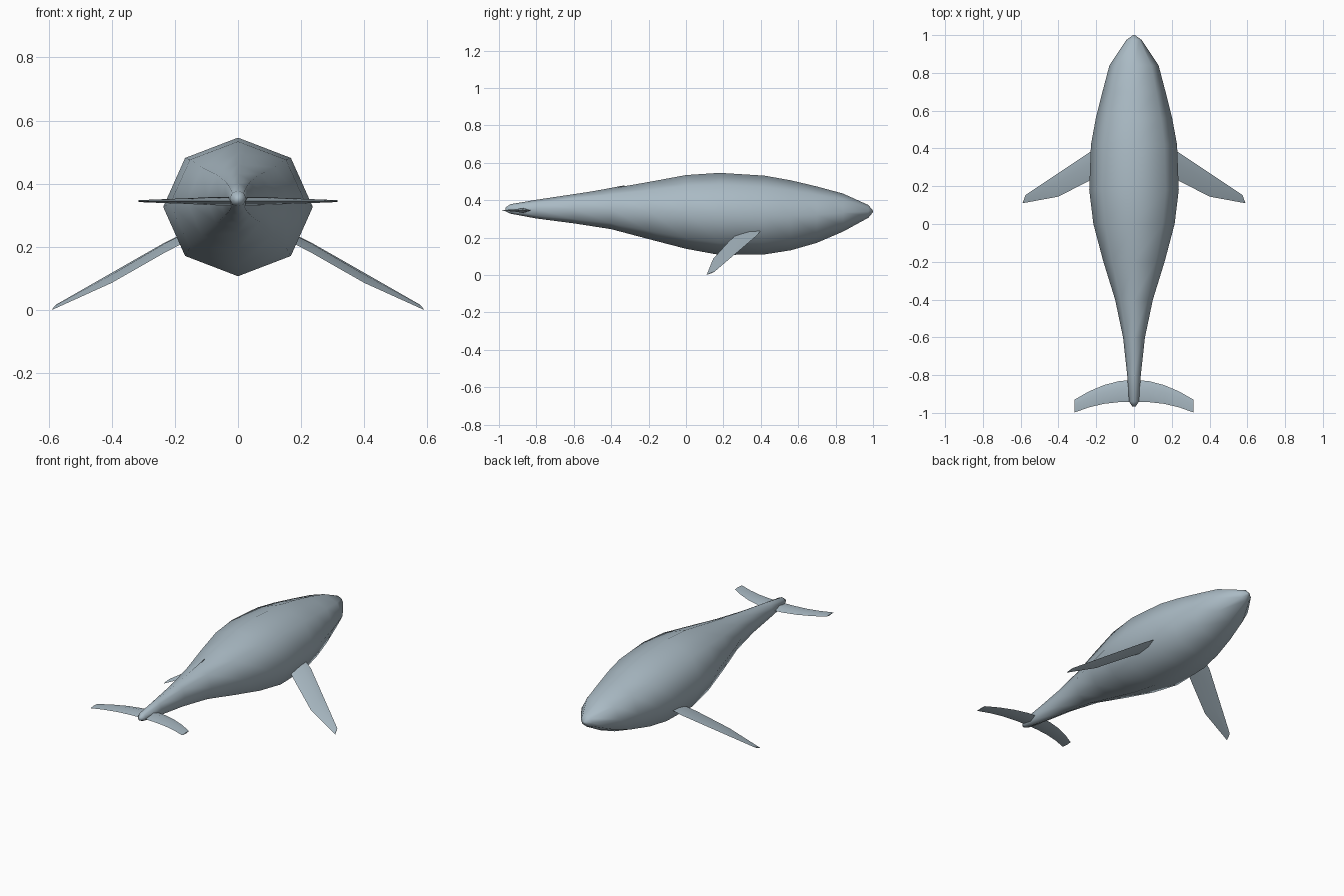
import bpy
import math
from mathutils import Vector

if "Cube" in bpy.data.objects:
    bpy.data.objects.remove(bpy.data.objects["Cube"])

skin = bpy.data.materials.new("blue grey skin")
skin.use_nodes = True
skin.diffuse_color = (0.40, 0.49, 0.55, 1)
skin.node_tree.nodes["Principled BSDF"].inputs["Base Color"].default_value = skin.diffuse_color


def loft(name, rings, angle=180):
    """Skin a list of equal-sized rings and close both ends."""
    n = len(rings[0])
    verts = [p for ring in rings for p in ring]
    faces = [(i * n + k, i * n + (k + 1) % n, (i + 1) * n + (k + 1) % n, (i + 1) * n + k)
             for i in range(len(rings) - 1) for k in range(n)]
    faces += [tuple(range(n))[::-1], tuple(range(len(verts) - n, len(verts)))]
    mesh = bpy.data.meshes.new(name)
    mesh.from_pydata(verts, [], faces)
    mesh.materials.append(skin)
    obj = bpy.data.objects.new(name, mesh)
    bpy.context.collection.objects.link(obj)
    bpy.ops.object.select_all(action="DESELECT")
    obj.select_set(True)
    bpy.context.view_layer.objects.active = obj
    bpy.ops.object.mode_set(mode="EDIT")
    bpy.ops.mesh.select_all(action="SELECT")
    bpy.ops.mesh.normals_make_consistent(inside=False)
    bpy.ops.object.mode_set(mode="OBJECT")
    bpy.ops.object.shade_smooth_by_angle(angle=math.radians(angle))
    return obj


def blade(name, sections):
    """Thin fin: each section is leading point, trailing point, half thickness."""
    rings = []
    for lead, trail, half in sections:
        lead, trail = Vector(lead), Vector(trail)
        mid, up = lead.lerp(trail, 0.4), Vector((0, 0, half))
        rings.append([lead, mid + up, trail, mid - up])
    return loft(name, rings, 40)


# Body: y, top z, bottom z, half width, from tail to nose
profile = [
    (-0.965, 0.36, 0.34, 0.010), (-0.94, 0.378, 0.328, 0.026),
    (-0.80, 0.402, 0.302, 0.036), (-0.60, 0.432, 0.276, 0.058),
    (-0.40, 0.462, 0.245, 0.100), (-0.20, 0.497, 0.192, 0.162),
    (0.0, 0.534, 0.140, 0.215), (0.18, 0.546, 0.107, 0.237),
    (0.42, 0.531, 0.110, 0.228), (0.56, 0.506, 0.132, 0.202),
    (0.70, 0.473, 0.172, 0.167), (0.84, 0.435, 0.232, 0.130),
    (0.975, 0.374, 0.306, 0.040), (1.0, 0.344, 0.336, 0.005),
]
body_rings = []
for y, top, bottom, width in profile:
    mid, half = (top + bottom) / 2, (top - bottom) / 2
    body_rings.append([(width * math.sin(k * math.pi / 4), y,
                        mid + half * math.cos(k * math.pi / 4)) for k in range(8)])
loft("body", body_rings)

# Flippers, swept back and down
for side, s in (("left", 1), ("right", -1)):
    blade(side + "_flipper", [
        ((s * 0.13, 0.42, 0.265), (s * 0.13, 0.29, 0.235), 0.010),
        ((s * 0.235, 0.38, 0.212), (s * 0.235, 0.23, 0.180), 0.010),
        ((s * 0.40, 0.27, 0.118), (s * 0.40, 0.145, 0.086), 0.007),
        ((s * 0.575, 0.153, 0.018), (s * 0.59, 0.11, 0.0), 0.002)])

# Tail fluke, one curved blade across the tail
fluke = [(0, -0.825, -0.94, 0.014), (0.08, -0.832, -0.943, 0.013),
         (0.16, -0.853, -0.952, 0.009), (0.24, -0.887, -0.971, 0.006),
         (0.315, -0.93, -0.998, 0.003)]
halves = [(-x, a, b, t) for x, a, b, t in fluke[:0:-1]] + fluke
blade("tail_fluke", [((x, a, 0.345), (x, b, 0.345), t) for x, a, b, t in halves])

# Low dorsal ridge along the back
ridge = [(-0.52, 0.444), (-0.43, 0.460), (-0.33, 0.479)]
loft("dorsal_ridge", [[(-0.003, y, z - 0.02), (0, y, z), (0.003, y, z - 0.02)]
                      for y, z in ridge])
